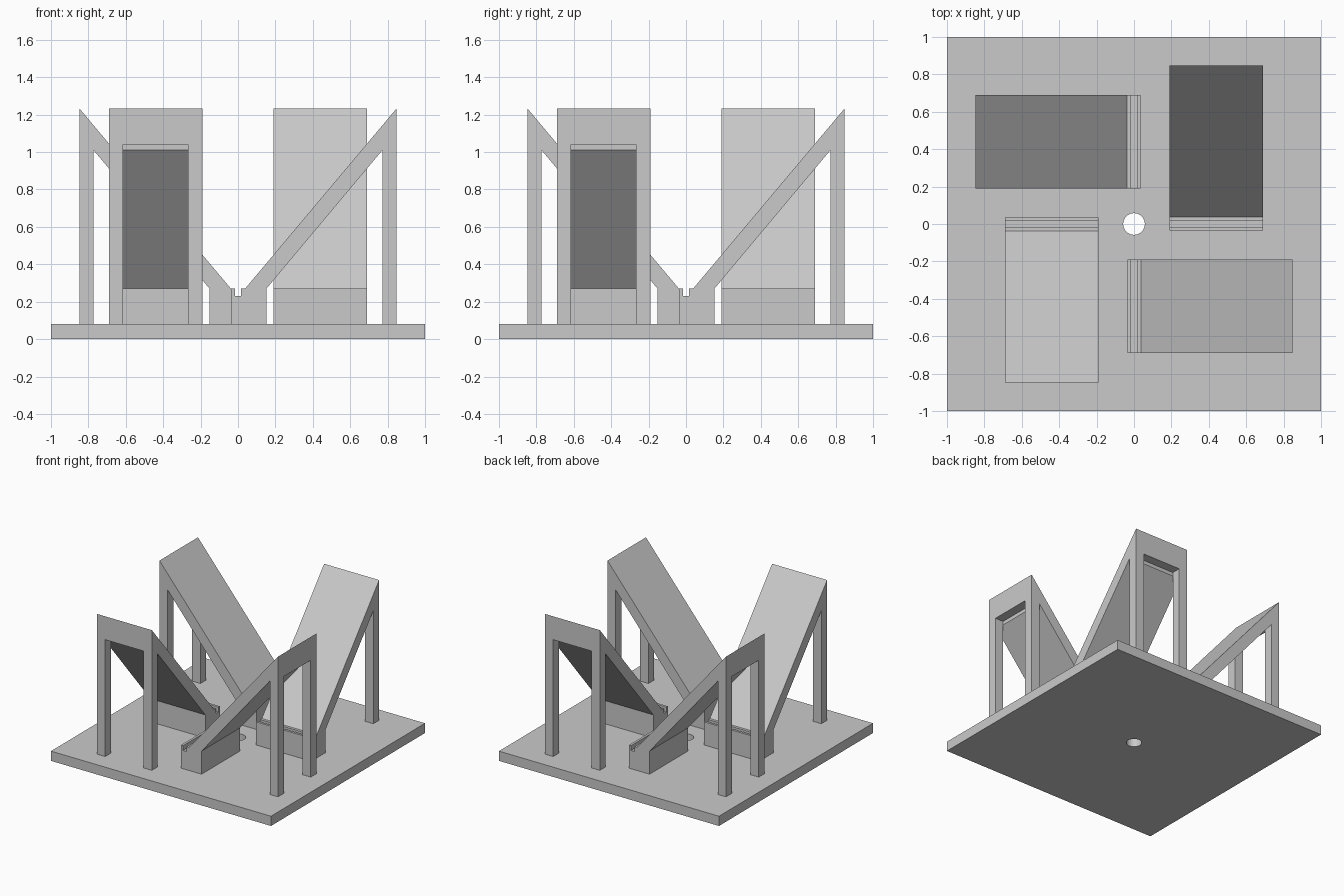
import bpy, bmesh, math
from mathutils import Matrix

cube = bpy.data.objects.get("Cube")
if cube:
    bpy.data.objects.remove(cube, do_unlink=True)

# Single material
grey = bpy.data.materials.new("light grey")
grey.use_nodes = True
colour = (0.59, 0.59, 0.59, 1)
grey.diffuse_color = colour
grey.node_tree.nodes["Principled BSDF"].inputs["Base Color"].default_value = colour


def add_object(name, bm):
    bmesh.ops.recalc_face_normals(bm, faces=bm.faces)
    mesh = bpy.data.meshes.new(name)
    bm.to_mesh(mesh)
    bm.free()
    mesh.materials.append(grey)
    obj = bpy.data.objects.new(name, mesh)
    bpy.context.collection.objects.link(obj)
    return obj


def box(name, x, y, z):
    bm = bmesh.new()
    bmesh.ops.create_cube(bm, size=1)
    for v in bm.verts:
        v.co = [a + (c + 0.5) * (b - a) for c, (a, b) in zip(v.co, (x, y, z))]
    return add_object(name, bm)


def cut(obj, cutter):
    """Subtract the cutter for good, then discard it."""
    cutter.hide_render = True
    mod = obj.modifiers.new("cut", "BOOLEAN")
    mod.operation = "DIFFERENCE"
    mod.solver = "EXACT"
    mod.object = cutter
    bpy.context.view_layer.objects.active = obj
    bpy.ops.object.modifier_apply(modifier=mod.name)
    bpy.data.objects.remove(cutter, do_unlink=True)


# Base plate with a round central hole
BASE = 0.08
base = box("base_plate", (-1, 1), (-1, 1), (0, BASE))
bm = bmesh.new()
bmesh.ops.create_cone(bm, cap_ends=True, segments=32, radius1=0.058,
                      radius2=0.058, depth=1)
cut(base, add_object("hole_cutter", bm))

# Sloped stand: side profile with foot block, grooved toe, ramp and rear leg
NEAR, FAR = -0.69, -0.19
profile = [(-0.035, BASE), (0.152, BASE), (0.152, 0.27), (0.772, 1.01),
           (0.772, BASE), (0.847, BASE), (0.847, 1.232), (0.038, 0.27),
           (0.016, 0.27), (0.016, 0.23), (-0.016, 0.23), (-0.016, 0.27),
           (-0.035, 0.27)]
bm = bmesh.new()
face = bm.faces.new([bm.verts.new((x, NEAR, z)) for x, z in profile])
side = bmesh.ops.extrude_face_region(bm, geom=[face])
bmesh.ops.translate(bm, vec=(0, FAR - NEAR, 0),
                    verts=[g for g in side["geom"] if isinstance(g, bmesh.types.BMVert)])
stand = add_object("front_stand", bm)

# Opening that splits the rear wall into two legs and a header
cut(stand, box("opening_cutter", (0.772, 1), (NEAR + 0.076, FAR - 0.076), (0, 1.04)))

# Repeat the stand around the centre
for i, name in enumerate(("left_stand", "back_stand", "right_stand"), 1):
    copy = bpy.data.objects.new(name, stand.data.copy())
    copy.data.transform(Matrix.Rotation(i * math.pi / 2, 4, "Z"))
    bpy.context.collection.objects.link(copy)
